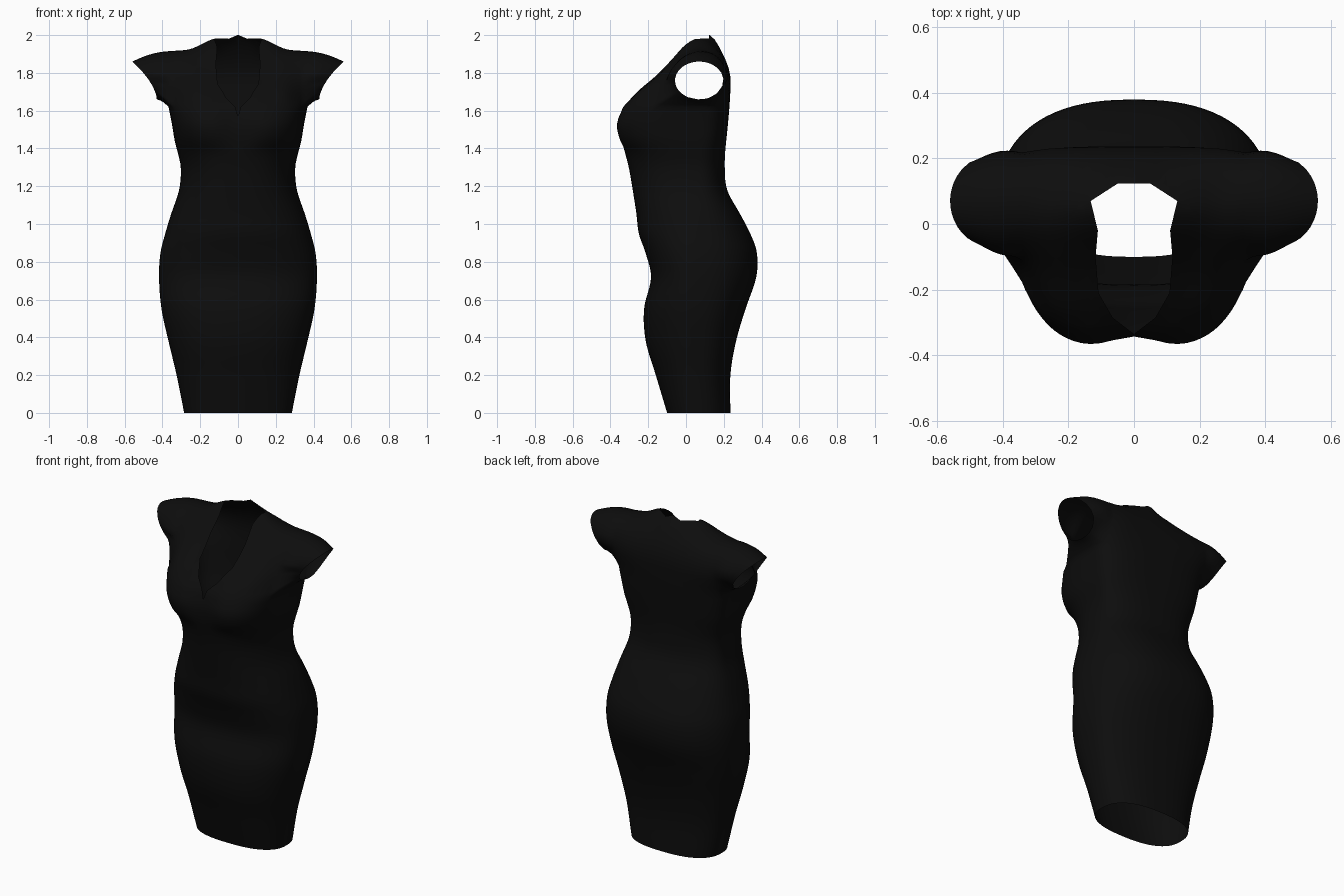
import bpy, bmesh, math
from mathutils import Vector

if "Cube" in bpy.data.objects:
    bpy.data.objects.remove(bpy.data.objects["Cube"])


def spline(keys, t):
    """Smooth curve through rows (t, a, b, ...)."""
    n = len(keys)
    t = max(keys[0][0], min(keys[-1][0], t))
    i = 0
    while i < n - 2 and t > keys[i + 1][0]:
        i += 1

    def slope(j, c):
        a, b = keys[max(j - 1, 0)], keys[min(j + 1, n - 1)]
        return (b[c] - a[c]) / (b[0] - a[0])
    k0, k1 = keys[i], keys[i + 1]
    h = k1[0] - k0[0]
    s = (t - k0[0]) / h
    out = []
    for c in range(1, len(k0)):
        out.append((2*s**3 - 3*s*s + 1) * k0[c] + (s**3 - 2*s*s + s) * h * slope(i, c)
                   + (3*s*s - 2*s**3) * k1[c] + (s**3 - s*s) * h * slope(i + 1, c))
    return out


# body profile: height, half width, front y, back y, squareness, dip between bust
BODY = [(0, .285, -.10, .235, 2.5, 0), (.2, .325, -.16, .235, 2.4, 0),
        (.38, .368, -.213, .265, 2.4, 0), (.55, .405, -.222, .315, 2.4, 0),
        (.72, .418, -.185, .372, 2.4, 0), (.85, .41, -.215, .375, 2.4, 0),
        (.95, .385, -.25, .34, 2.4, 0), (1.05, .355, -.262, .288, 2.4, 0),
        (1.18, .312, -.282, .218, 2.4, 0), (1.3, .303, -.303, .205, 2.4, 0),
        (1.39, .322, -.326, .208, 2.6, .0), (1.44, .335, -.362, .213, 2.8, .025),
        (1.53, .35, -.38, .222, 3, .038), (1.62, .368, -.342, .23, 3, .02)]
# cross-body sections over the shoulder: (y, z) front to back at four x positions
SECT = [(0, [(-.24, 1.72), (-.14, 1.82), (-.05, 1.91), (.03, 1.97), (.125, 2.0), (.195, 1.9), (.235, 1.78)]),
        (.13, [(-.255, 1.70), (-.15, 1.79), (-.07, 1.875), (0, 1.95), (.075, 1.98), (.18, 1.905), (.233, 1.78)]),
        (.25, [(-.245, 1.69), (-.155, 1.77), (-.08, 1.845), (-.01, 1.905), (.07, 1.927), (.18, 1.885), (.23, 1.77)]),
        (.36, [(-.12, 1.68), (-.10, 1.75), (-.07, 1.82), (-.01, 1.885), (.08, 1.915), (.17, 1.88), (.215, 1.77)])]
# neck opening seen from above: y, half width
NECK = [(-.335, 0), (-.285, .065), (-.21, .108), (-.1, .117), (-.02, .11), (.07, .132), (.123, .05)]
K, ARM, M, TOP = 40, 14, 24, 1.62
CY = .06

bm = bmesh.new()


def ring_point(z, i):
    w, yf, yb, n, dip = spline(BODY, z)
    a = -math.pi / 2 + math.pi * i / K
    x = w * max(math.cos(a), 0) ** (2 / n)
    s = abs(math.sin(a)) ** (2 / n)
    y = CY + s * ((yf if a < 0 else yb) - CY)
    if a < 0:
        y += dip * math.exp(-(x / .1) ** 2)
    return Vector((0 if i in (0, K) else x, y, z))


def skin(rows, closed=False):
    for r0, r1 in zip(rows, rows[1:]):
        n = len(r0)
        for j in range(n if closed else n - 1):
            k = (j + 1) % n
            bm.faces.new((r0[j], r0[k], r1[k], r1[j]))


# skirt and bodice up to the armpit
NZ = 54
body = [[bm.verts.new(ring_point(TOP * r / NZ, i)) for i in range(K + 1)] for r in range(NZ + 1)]
skin(body)
base = body[-1]

# chest, shoulders and upper back
arches = []
for i in range(ARM + 1):
    f, b = base[i], base[K - i]
    x = f.co.x
    keys = [(0, f.co.y, TOP)]
    for j in range(7):
        y, z = spline([(sx, p[j][0], p[j][1]) for sx, p in SECT], x)
        keys.append((j + 1, y, z))
    keys.append((8, b.co.y, TOP))
    arches.append([f] + [bm.verts.new((x, *spline(keys, 8 * m / M))) for m in range(1, M)] + [b])
skin(arches)

# cap sleeve: from armhole loop out to the slanted opening
root = arches[-1] + [base[i] for i in range(K - ARM - 1, ARM, -1)]
mid = Vector((0, .07, 1.76))
rim = []
for v in root:
    a = math.atan2((v.co.z - mid.z) / .15, (v.co.y - mid.y) / .18)
    y, z = mid.y + .128 * math.cos(a), mid.z + .1 * math.sin(a)
    rim.append(Vector((.43 + .13 * (max(z - 1.66, 0) / .2) ** 1.7, y, z)))
rows, STEPS = [root], 6
for s in range(1, STEPS + 1):
    t = s / STEPS
    row = []
    for v, e in zip(root, rim):
        p = v.co.lerp(e, t)
        out = Vector((0, p.y - mid.y, p.z - mid.z)).normalized()
        p += out * .014 * math.sin(math.pi * t) * (1 if out.z > 0 else -.5)
        row.append(bm.verts.new(p))
    rows.append(row)
skin(rows, closed=True)

# cut the scooped neckline
for (y0, w0), (y1, w1) in zip(NECK, NECK[1:]):
    faces = [f for f in bm.faces if f.calc_center_median().z > 1.56 and f.calc_center_median().x < .2]
    geom = faces + list({e for f in faces for e in f.edges}) + list({v for f in faces for v in f.verts})
    bmesh.ops.bisect_plane(bm, geom=geom, dist=1e-5, plane_co=(w0, y0, 0),
                           plane_no=Vector((y1 - y0, w0 - w1, 0)).normalized())
faces = [f for f in bm.faces if f.calc_center_median().z > 1.56]
geom = faces + list({e for f in faces for e in f.edges}) + list({v for f in faces for v in f.verts})
bmesh.ops.bisect_plane(bm, geom=geom, dist=1e-5, plane_co=(0, NECK[-1][0], 0), plane_no=(0, 1, 0))


def in_neck(p):
    if p.z < 1.56:
        return False
    for (y0, w0), (y1, w1) in zip(NECK, NECK[1:]):
        if y0 <= p.y < y1:
            return p.x < w0 + (w1 - w0) * (p.y - y0) / (y1 - y0)
    return False


bmesh.ops.delete(bm, geom=[f for f in bm.faces if in_neck(f.calc_center_median())], context='FACES')
bmesh.ops.recalc_face_normals(bm, faces=bm.faces)

mesh = bpy.data.meshes.new("dress")
bm.to_mesh(mesh)
bm.free()
for p in mesh.polygons:
    p.use_smooth = True
dress = bpy.data.objects.new("dress", mesh)
bpy.context.collection.objects.link(dress)

# black cloth
cloth = bpy.data.materials.new("black cloth")
cloth.diffuse_color = (.004, .004, .004, 1)
cloth.use_nodes = True
cloth.node_tree.nodes["Principled BSDF"].inputs["Base Color"].default_value = cloth.diffuse_color
mesh.materials.append(cloth)

# left half mirrors the right
mirror = dress.modifiers.new("mirror", 'MIRROR')
mirror.merge_threshold = .0005
